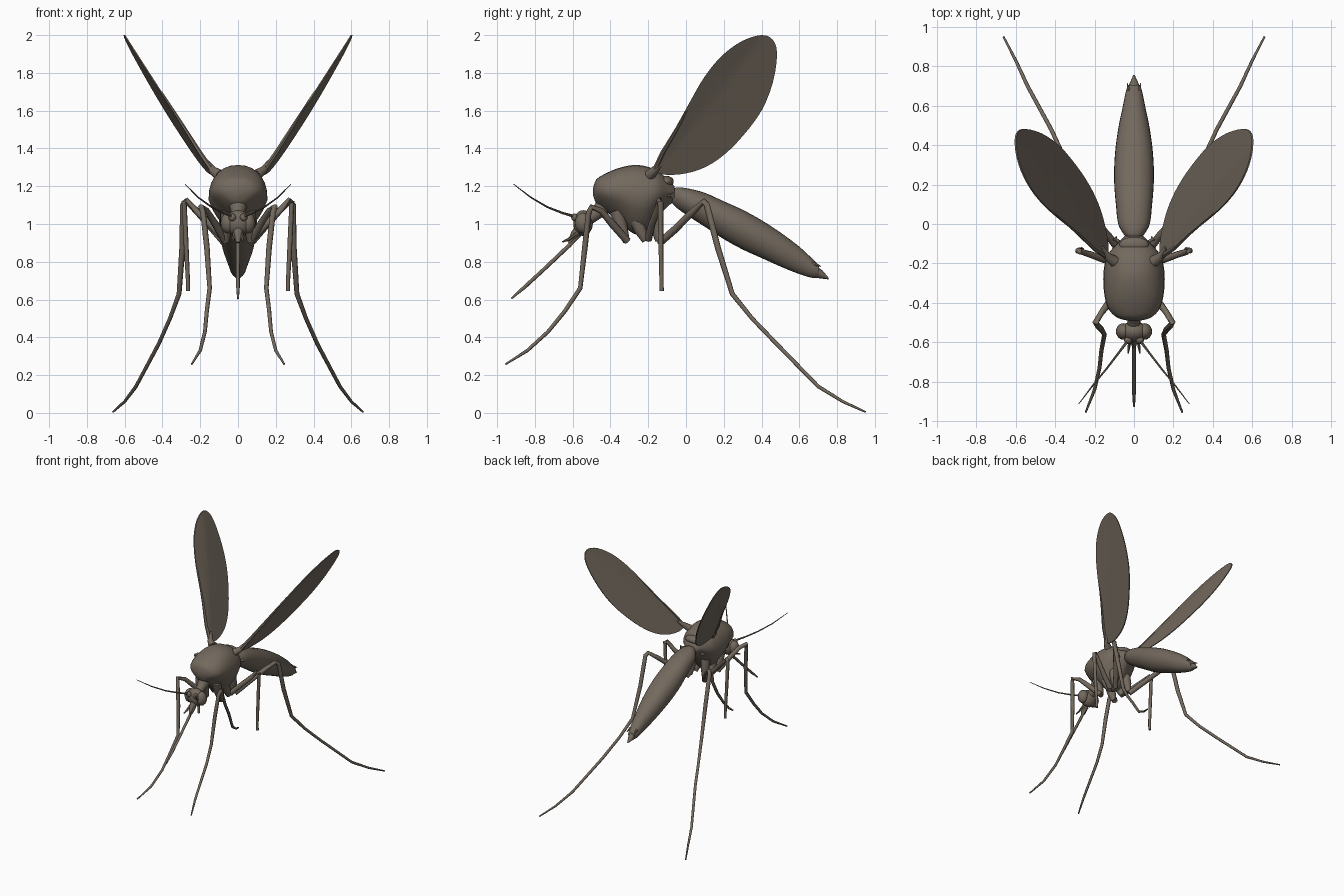
import bpy, bmesh, math
from mathutils import Vector

if "Cube" in bpy.data.objects:
    bpy.data.objects.remove(bpy.data.objects["Cube"])

mat = bpy.data.materials.new("dull brown")
mat.diffuse_color = (0.17, 0.14, 0.11, 1)
mat.use_nodes = True
mat.node_tree.nodes["Principled BSDF"].inputs["Base Color"].default_value = mat.diffuse_color


def finish(name, bm, angle=50):
    bmesh.ops.recalc_face_normals(bm, faces=bm.faces)
    me = bpy.data.meshes.new(name)
    bm.to_mesh(me)
    bm.free()
    me.materials.append(mat)
    ob = bpy.data.objects.new(name, me)
    bpy.context.collection.objects.link(ob)
    bpy.ops.object.select_all(action='DESELECT')
    ob.select_set(True)
    bpy.context.view_layer.objects.active = ob
    bpy.ops.object.shade_smooth_by_angle(angle=math.radians(angle))
    return ob


def skin(name, rings, angle=50):
    """Join equal rings of points into a closed surface."""
    bm = bmesh.new()
    vs = [[bm.verts.new(p) for p in r] for r in rings]
    n = len(vs[0])
    for a, b in zip(vs, vs[1:]):
        for i in range(n):
            j = (i + 1) % n
            bm.faces.new((a[i], a[j], b[j], b[i]))
    bm.faces.new(vs[0])
    bm.faces.new(vs[-1])
    return finish(name, bm, angle)


def tube(name, path, radii, sides=8, s=1):
    """Round tapering limb through the points; s = -1 mirrors it."""
    pts = [Vector((p[0] * s, p[1], p[2])) for p in path]
    rings = []
    for i, p in enumerate(pts):
        d0 = (p - pts[max(i - 1, 0)]).normalized()
        d1 = (pts[min(i + 1, len(pts) - 1)] - p).normalized()
        t = (d0 + d1).normalized()
        u = t.cross(Vector((1, 0.13, 0))).normalized()
        v = t.cross(u)
        rings.append([p + radii[i] * (u * math.cos(k * math.tau / sides) + v * math.sin(k * math.tau / sides))
                      for k in range(sides)])
    return skin(name, rings)


def catmull(rows, steps):
    """Smooth a list of equal-length rows."""
    out = []
    for i in range(len(rows) - 1):
        a, b, c, d = (rows[max(0, min(len(rows) - 1, i + k))] for k in (-1, 0, 1, 2))
        for j in range(steps):
            t = j / steps
            out.append([0.5 * (2 * q + (r - p) * t + (2 * p - 5 * q + 4 * r - w) * t * t
                               + (3 * q - p - 3 * r + w) * t ** 3) for p, q, r, w in zip(a, b, c, d)])
    return out + [list(rows[-1])]


def body(name, stations, egg, steps=4, sides=28, power=0.9):
    """Loft along y from (y, bottom, top, half width); egg narrows the underside."""
    rings = []
    for y, zb, zt, w in catmull(stations, steps):
        ring = []
        for k in range(sides):
            a = k * math.tau / sides
            c, sn = math.cos(a), math.sin(a)
            x = w * math.copysign(abs(c) ** power, c) * (1 + egg * min(sn, 0))
            ring.append((x, y, (zb + zt) / 2 + (zt - zb) / 2 * math.copysign(abs(sn) ** power, sn)))
        rings.append(ring)
    return skin(name, rings)


def ball(name, centre, size):
    bm = bmesh.new()
    bmesh.ops.create_uvsphere(bm, u_segments=20, v_segments=12, radius=1)
    for v in bm.verts:
        v.co = Vector([c + q * r for c, q, r in zip(centre, v.co, size)])
    return finish(name, bm)


# thorax, with tail plate, and abdomen
body("thorax", [(-.492, 1.15, 1.19, .02), (-.475, 1.11, 1.235, .085), (-.43, 1.07, 1.265, .13),
                (-.36, 1.02, 1.295, .15), (-.28, .95, 1.312, .156), (-.21, .95, 1.305, .15),
                (-.15, 1.03, 1.28, .13), (-.10, 1.09, 1.24, .085), (-.06, 1.12, 1.20, .045)], 0.45)
ball("scutellum", (0, -.105, 1.225), (.075, .04, .03))
body("abdomen", [(-.08, 1.12, 1.17, .03), (-.055, 1.09, 1.192, .05), (.0, 1.05, 1.19, .08),
                 (.1, .985, 1.165, .092), (.2, .92, 1.12, .1), (.3, .865, 1.075, .1),
                 (.4, .82, 1.02, .092), (.5, .775, .955, .077), (.6, .735, .88, .056),
                 (.67, .715, .815, .042), (.705, .72, .78, .03)], 0.15)
tube("tail_tip", [(0, .66, .755), (0, .71, .735), (0, .755, .71)], [.035, .024, .004])

# neck, head and mouthparts
tube("neck", [(0, -.43, 1.1), (0, -.48, 1.05), (0, -.53, 1.02)], [.05, .032, .035], 12)
ball("head", (0, -.545, 1.005), (.07, .052, .068))
tube("snout", [(0, -.55, .98), (0, -.59, .945), (0, -.62, .9)], [.035, .022, .01], 10)
tube("proboscis", [(0, -.56, .95), (0, -.62, .885), (0, -.75, .762), (0, -.85, .67), (0, -.925, .605)],
     [.013, .011, .010, .010, .005])

# leg paths: points and radii
LEGS = {
    "front_leg": ([(.07, -.31, .91), (.12, -.39, 1.0), (.165, -.45, 1.07), (.195, -.5, 1.09), (.185, -.515, 1.06),
                   (.165, -.535, .88), (.15, -.56, .66), (.165, -.64, .54), (.175, -.73, .43),
                   (.2, -.84, .33), (.245, -.955, .258)],
                  [.02, .02, .016, .016, .015, .015, .012, .011, .01, .009, .005]),
    "middle_leg": ([(.07, -.2, .92), (.15, -.18, 1.0), (.22, -.155, 1.07), (.27, -.14, 1.125), (.285, -.135, 1.115),
                    (.275, -.133, .9), (.265, -.13, .7), (.265, -.128, .645)],
                   [.02, .019, .017, .016, .015, .013, .011, .011]),
    "hind_leg": ([(.07, -.14, .9), (.13, -.06, .97), (.22, .04, 1.07), (.275, .095, 1.12), (.29, .11, 1.10),
                  (.295, .17, .87), (.312, .245, .63), (.36, .35, .5), (.42, .48, .365),
                  (.54, .7, .14), (.6, .83, .06), (.662, .95, .005)],
                 [.02, .02, .018, .016, .017, .016, .013, .011, .011, .01, .008, .005]),
}
# wing outline in side view (y, z), from the root along the leading edge and back
WING = [(-.17, 1.275), (-.13, 1.37), (-.05, 1.51), (.05, 1.70), (.12, 1.81), (.2, 1.9), (.3, 1.97), (.4, 2.0),
        (.46, 1.975), (.482, 1.9), (.46, 1.75), (.4, 1.6), (.3, 1.465), (.2, 1.365), (.1, 1.30),
        (0, 1.268), (-.1, 1.26), (-.17, 1.275)]


def wing(name, s):
    pts = catmull(WING, 3)[:-1]
    cy, cz = .16, 1.63
    bm = bmesh.new()

    def vert(y, z, off):
        lean = .13 + .645 * (z - 1.27)
        bulge = .035 * max(0, (y + .17) * .78 - (z - 1.27) * .62) / .2   # trailing side swells outward
        return bm.verts.new((s * (lean + bulge + off), y, z))

    loops = {}
    for off in (-.004, .004):
        loops[off] = [[vert(cy + (y - cy) * f, cz + (z - cz) * f, off) for y, z in pts] for f in (1, .7, .35)]
        mid = vert(cy, cz, off)
        n = len(pts)
        for i in range(n):
            j = (i + 1) % n
            for a, b in zip(loops[off], loops[off][1:]):
                bm.faces.new((a[i], a[j], b[j], b[i]))
            bm.faces.new((loops[off][2][i], loops[off][2][j], mid))
    a, b = loops[-.004][0], loops[.004][0]
    for i in range(len(a)):
        j = (i + 1) % len(a)
        bm.faces.new((a[i], a[j], b[j], b[i]))
    finish(name, bm, 40)


# paired parts on both sides
for side, s in (("right", 1), ("left", -1)):
    for name, (path, radii) in LEGS.items():
        tube(side + "_" + name, path, radii, 8, s)
    # hip joints hanging from the thorax
    for name, top, low in (("front", (.06, -.37, 1.07), (.065, -.315, .905)),
                           ("middle", (.06, -.27, 1.03), (.065, -.215, .91)),
                           ("hind", (.06, -.17, 1.06), (.065, -.145, .91))):
        m = [(p + q) / 2 for p, q in zip(top, low)]
        tube(f"{side}_{name}_hip", [top, m, low], [.035, .033, .018], 10, s)
    wing(side + "_wing", s)
    # wing joint, leading vein and balancer
    tube(side + "_wing_joint", [(.1, -.19, 1.26), (.135, -.165, 1.285), (.16, -.12, 1.33)], [.03, .022, .008], 8, s)
    tube(side + "_wing_vein", [(.135, -.168, 1.28), (.2, -.125, 1.375), (.285, -.045, 1.51), (.405, .055, 1.70)],
         [.014, .012, .009, .004], 6, s)
    tube(side + "_balancer", [(.06, -.1, 1.15), (.09, -.08, 1.15), (.1, -.07, 1.15)], [.008, .008, .016], 8, s)
    # eyes, antennae and palps
    ball(side + "_eye", (s * .052, -.545, 1.005), (.04, .042, .055))
    ball(side + "_antenna_base", (s * .03, -.59, 1.035), (.02, .018, .02))
    tube(side + "_antenna", [(.03, -.59, 1.04), (.075, -.65, 1.057), (.14, -.735, 1.09), (.21, -.82, 1.14),
                             (.28, -.912, 1.21)], [.008, .006, .005, .004, .002], 6, s)
    tube(side + "_palp", [(.02, -.58, .95), (.025, -.62, .92), (.03, -.655, .905)], [.009, .008, .004], 6, s)
    tube(side + "_tail_spike", [(.02, .64, .8), (.028, .68, .79), (.035, .715, .775)], [.014, .01, .002], 6, s)
